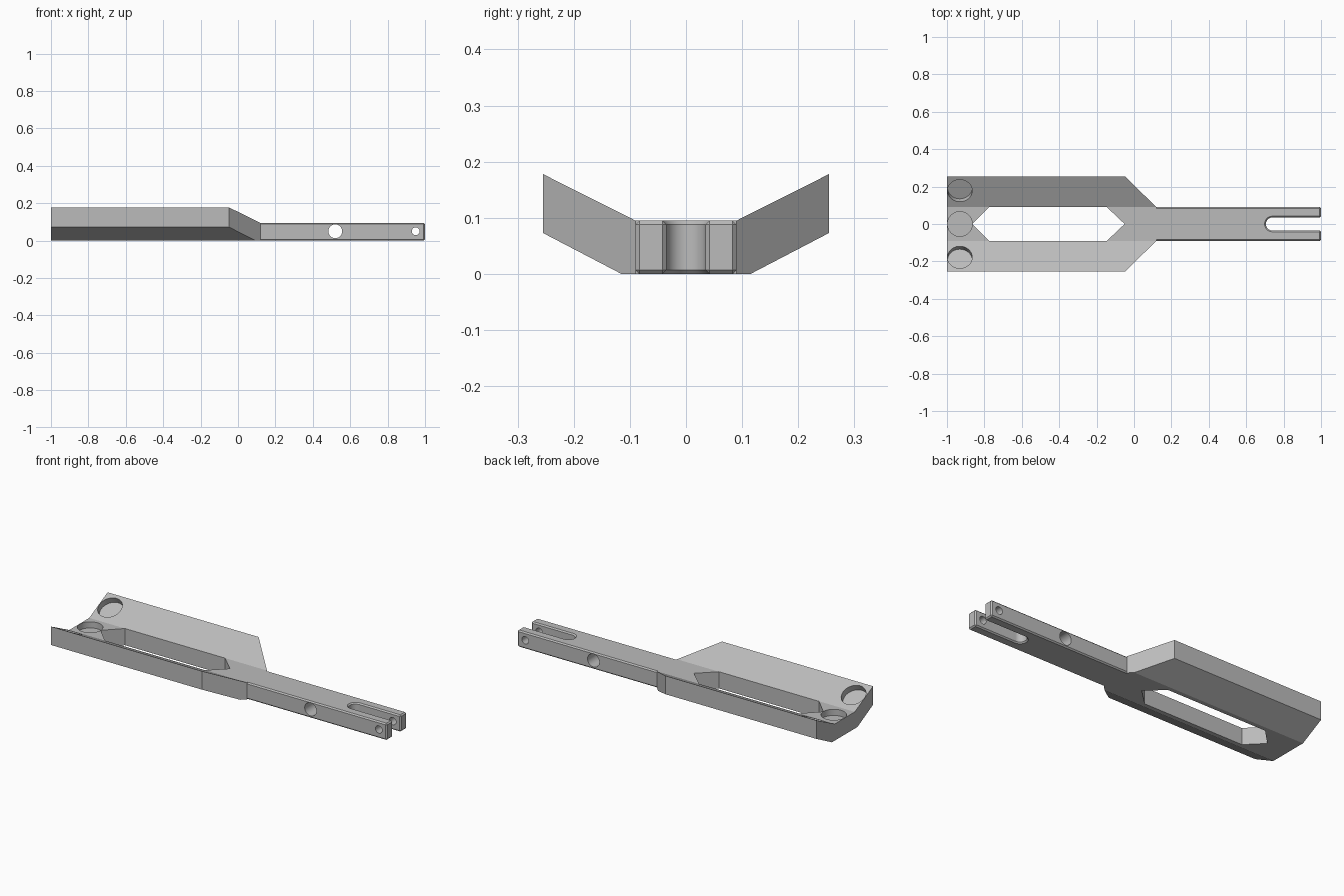
import bpy, bmesh, math
from mathutils import Vector, Matrix

if "Cube" in bpy.data.objects:
    bpy.data.objects.remove(bpy.data.objects["Cube"], do_unlink=True)

grey = bpy.data.materials.new("plain_grey")
grey.use_nodes = True
COLOUR = (0.5, 0.5, 0.5, 1)
grey.diffuse_color = COLOUR
grey.node_tree.nodes["Principled BSDF"].inputs["Base Color"].default_value = COLOUR


def add_object(name, bm):
    bmesh.ops.recalc_face_normals(bm, faces=bm.faces)
    mesh = bpy.data.meshes.new(name)
    bm.to_mesh(mesh)
    bm.free()
    mesh.materials.append(grey)
    obj = bpy.data.objects.new(name, mesh)
    bpy.context.collection.objects.link(obj)
    return obj


def prism(points, direction):
    """Extrude a closed 3D outline along a direction."""
    bm = bmesh.new()
    face = bm.faces.new([bm.verts.new(p) for p in points])
    ext = bmesh.ops.extrude_face_region(bm, geom=[face], use_keep_orig=True)
    moved = [g for g in ext["geom"] if isinstance(g, bmesh.types.BMVert)]
    bmesh.ops.translate(bm, verts=moved, vec=direction)
    return bm


def cylinder(name, centre, radius, depth, tilt):
    bm = bmesh.new()
    bmesh.ops.create_cone(bm, cap_ends=True, segments=48, radius1=radius,
                          radius2=radius, depth=depth,
                          matrix=Matrix.Translation(centre) @ Matrix.Rotation(tilt, 4, "X"))
    return add_object(name, bm)


def boolean(obj, cutter, operation="DIFFERENCE"):
    mod = obj.modifiers.new("cut", "BOOLEAN")
    mod.operation, mod.solver, mod.object = operation, "EXACT", cutter
    bpy.context.view_layer.objects.active = obj
    bpy.ops.object.modifier_apply(modifier=mod.name)
    bpy.data.objects.remove(cutter, do_unlink=True)


def mirrored(half):
    """Complete a symmetric outline given its +y half."""
    return half + [(a, -b) for a, b in reversed(half) if b > 0]


# Winged body: shallow V section, trimmed to the tapered plan
NECK, HALF, TOP = 0.12, 0.09, 0.095
section = [(-0.115, 0), (0.115, 0), (0.255, 0.073), (0.255, 0.178),
           (HALF, TOP), (-HALF, TOP), (-0.255, 0.178), (-0.255, 0.073)]
body = add_object("winged_body", prism([(-1, y, z) for y, z in section], (NECK + 1.1, 0, 0)))
plan = mirrored([(-1.1, 0.3), (-0.095, 0.3), (NECK, HALF)])
boolean(body, add_object("plan_trim", prism([(x, y, -0.1) for x, y in plan], (0, 0, 0.5))),
        "INTERSECT")

# Long pointed window through the body
window = mirrored([(-0.865, 0), (-0.775, HALF), (-0.145, HALF), (-0.05, 0)])
boolean(body, add_object("window_cut", prism([(x, y, -0.1) for x, y in window], (0, 0, 0.5))))

# Three round pockets square to the surfaces they sit in
slope = math.atan2(0.083, 0.165)
for y, z, tilt in ((0, TOP, 0), (0.178, 0.139, slope), (-0.178, 0.139, -slope)):
    boolean(body, cylinder("pocket_cut", Vector((-0.931, y, z)), 0.066, 0.07, tilt))

# Forked arm: plan outline with a round-ended slot, chamfered rims
SLOT = 0.035
arc = [(0.74 - SLOT * math.cos(a), SLOT * math.sin(a))
       for a in [math.pi * (i / 16 - 0.5) for i in range(17)]]
outline = [(NECK, -HALF), (1, -HALF), (1, -SLOT)] + arc + [(1, SLOT), (1, HALF), (NECK, HALF)]
bm = prism([(x, y, 0) for x, y in outline], (0, 0, TOP))
bmesh.ops.recalc_face_normals(bm, faces=bm.faces)
rims = [e for e in bm.edges if e.calc_face_angle(0) > 1.0
        and max(v.co.x for v in e.verts) > NECK + 0.01]
bmesh.ops.bevel(bm, geom=rims, offset=0.007, segments=1, affect="EDGES", clamp_overlap=True)
arm = add_object("forked_arm", bm)

# Cross holes through the arm
for x, radius in ((0.52, 0.037), (0.95, 0.021)):
    boolean(arm, cylinder("hole_cut", Vector((x, 0, 0.05)), radius, 0.5, math.pi / 2))

# Smooth round walls, crisp edges
for obj in (body, arm):
    bpy.ops.object.select_all(action="DESELECT")
    obj.select_set(True)
    bpy.context.view_layer.objects.active = obj
    bpy.ops.object.shade_smooth_by_angle(angle=math.radians(20))
